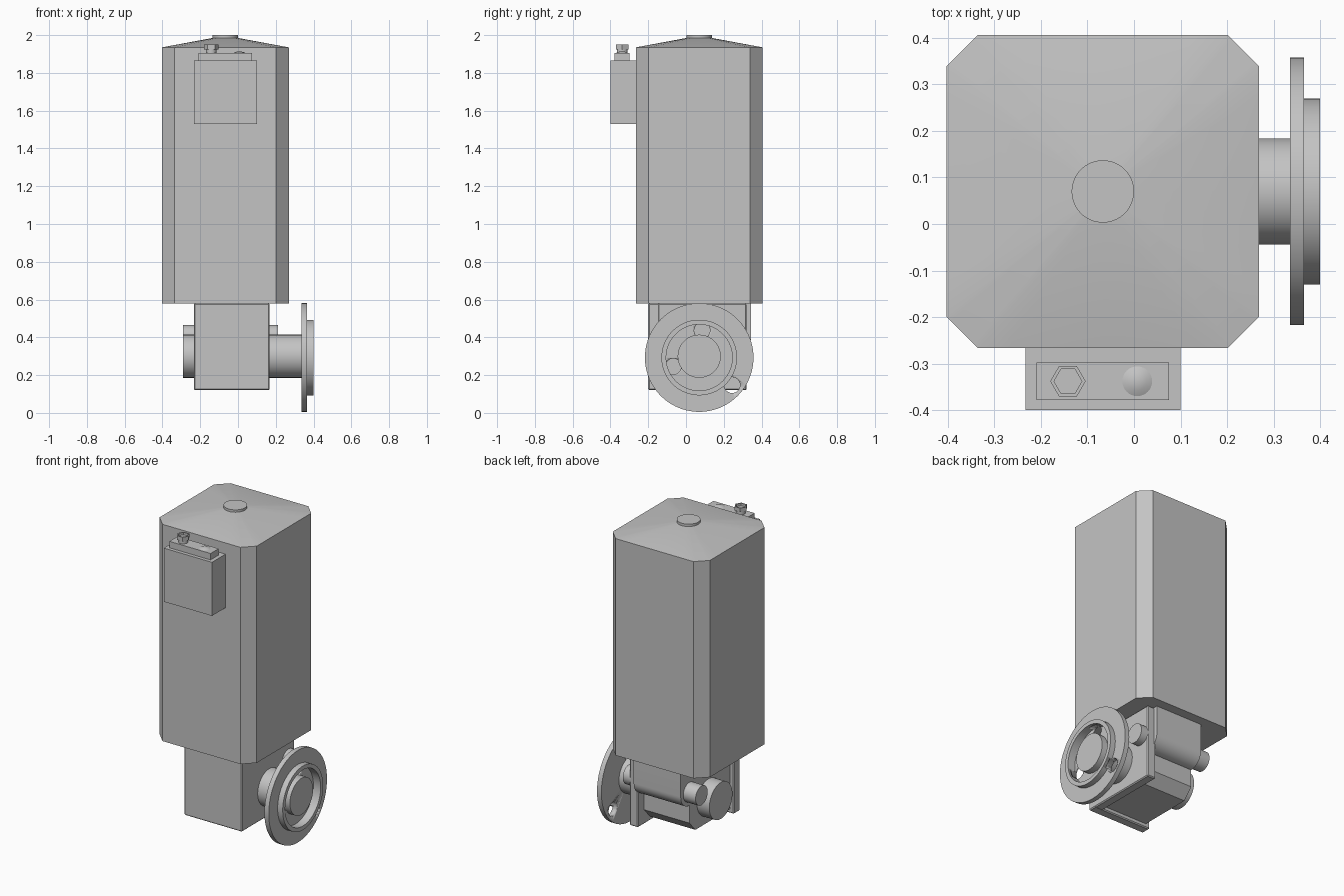
import bpy, bmesh, math
from mathutils import Matrix, Vector

if "Cube" in bpy.data.objects:
    bpy.data.objects.remove(bpy.data.objects["Cube"])

grey = bpy.data.materials.new("plain grey")
grey.use_nodes = True
COLOUR = (0.55, 0.55, 0.55, 1)
grey.diffuse_color = COLOUR
grey.node_tree.nodes["Principled BSDF"].inputs["Base Color"].default_value = COLOUR


def finish(bm, name, smooth=False):
    bmesh.ops.recalc_face_normals(bm, faces=bm.faces)
    mesh = bpy.data.meshes.new(name)
    bm.to_mesh(mesh)
    bm.free()
    mesh.materials.append(grey)
    ob = bpy.data.objects.new(name, mesh)
    bpy.context.collection.objects.link(ob)
    if smooth:
        bpy.ops.object.select_all(action="DESELECT")
        ob.select_set(True)
        bpy.context.view_layer.objects.active = ob
        bpy.ops.object.shade_smooth_by_angle(angle=math.radians(30))
    return ob


def box(name, x, y, z):
    bm = bmesh.new()
    bmesh.ops.create_cube(bm, size=1)
    for v in bm.verts:
        v.co = [(a + b) / 2 + c * (b - a) for (a, b), c in zip((x, y, z), v.co)]
    return finish(bm, name)


def lathe(name, profile, centre, axis="Z", sides=64, smooth=True):
    """Spin (radius, position) points round an axis through centre."""
    bm = bmesh.new()
    rings = []
    for r, h in profile:
        ring = []
        for i in range(1 if r == 0 else sides):
            a = math.tau * i / sides
            u, w = r * math.cos(a), r * math.sin(a)
            co = (h, u, w) if axis == "X" else (u, w, h)
            ring.append(bm.verts.new(Vector(co) + Vector(centre)))
        rings.append(ring)
    for low, high in zip(rings, rings[1:]):
        for i in range(sides):
            j = (i + 1) % sides
            if len(low) == 1:
                bm.faces.new((low[0], high[j], high[i]))
            elif len(high) == 1:
                bm.faces.new((low[i], low[j], high[0]))
            else:
                bm.faces.new((low[i], low[j], high[j], high[i]))
    return finish(bm, name, smooth)


def rod(name, r, start, end, centre, axis="Z", sides=64):
    return lathe(name, [(0, start), (r, start), (r, end), (0, end)],
                 centre, axis, sides, sides > 8)


def extrude_x(name, outline, x0, x1, smooth=False):
    bm = bmesh.new()
    face = bm.faces.new([bm.verts.new((x0, y, z)) for y, z in outline])
    out = bmesh.ops.extrude_face_region(bm, geom=[face])
    bmesh.ops.translate(bm, vec=(x1 - x0, 0, 0),
                        verts=[v for v in out["geom"] if isinstance(v, bmesh.types.BMVert)])
    return finish(bm, name, smooth)


# motor body: square prism with chamfered corners and a shallow crowned top
CX, CY = -0.067, 0.07
HALF, CUT = 0.336, 0.067
IN = HALF - CUT
corners = []
for sx, sy in ((1, 1), (-1, 1), (-1, -1), (1, -1)):
    pair = [(sx * HALF, sy * IN), (sx * IN, sy * HALF)]
    corners += pair if sx * sy > 0 else pair[::-1]
bm = bmesh.new()
low = [bm.verts.new((CX + x, CY + y, 0.58)) for x, y in corners]
high = [bm.verts.new((v.co.x, v.co.y, 1.935)) for v in low]
bm.faces.new(low)
for i in range(8):
    bm.faces.new((low[i], low[i - 1], high[i - 1], high[i]))
# crown: finely divided rim lofted to a round centre
rim, hub = [], []
STEPS = 8
for i in range(8):
    a, b = high[i].co, high[(i + 1) % 8].co
    for k in range(STEPS):
        p = a.lerp(b, k / STEPS)
        d = Vector((p.x - CX, p.y - CY, 0)).normalized() * 0.067
        rim.append(bm.verts.new(p))
        hub.append(bm.verts.new((CX + d.x, CY + d.y, 1.985)))
for i in range(len(rim)):
    bm.faces.new((rim[i - 1], rim[i], hub[i], hub[i - 1]))
bm.faces.new(hub)
finish(bm, "motor_body", True)
rod("top_cap", 0.067, 1.975, 2.0, (CX, CY, 0))

# terminal box on the front
box("terminal_box", (-0.233, 0.1), (-0.4, -0.26), (1.53, 1.865))
box("terminal_lid", (-0.21, 0.075), (-0.378, -0.298), (1.86, 1.905))
rod("gland_neck", 0.028, 1.90, 1.935, (-0.142, -0.338, 0))
lathe("gland_nut", [(0, 1.925), (0.038, 1.925), (0.038, 1.95), (0.030, 1.95),
                    (0.030, 1.935), (0, 1.935)], (-0.142, -0.338, 0), sides=6, smooth=False)
lathe("lid_dome", [(0, 1.90), (0.034, 1.904), (0.02, 1.911), (0, 1.915)],
      (0.007, -0.338, 0), sides=32)

# gearbox casing: front and side plates round a recessed core
front = box("gearbox_front_plate", (-0.233, 0.167), (-0.2, -0.14), (0.12, 0.58))
side = box("gearbox_side_plate", (0.108, 0.167), (-0.15, 0.32), (0.12, 0.58))
for plate in (front, side):
    mod = plate.modifiers.new("edge", "BEVEL")
    mod.width = 0.006
extrude_x("gearbox_core", [(-0.15, 0.58), (-0.15, 0.145), (0.2, 0.145),
                           (0.26, 0.21), (0.26, 0.58)], -0.205, 0.12)
arc = [(0.26 + 0.085 * math.cos(a), 0.405 - 0.085 * math.sin(a))
       for a in (math.pi * i / 24 for i in range(25))]
extrude_x("gear_shaft_housing", [(0.345, 0.58)] + arc + [(0.175, 0.58)], -0.205, 0.12, True)

# shafts through the casing
rod("gear_shaft", 0.06, -0.29, 0.213, (0, 0.26, 0.405), "X")
rod("output_shaft", 0.114, -0.29, 0.39, (0, CY, 0.3), "X")

# output flange with a raised rim and three drilled holes
FZ = 0.293
flange = lathe("output_flange", [(0, 0.335), (0.2875, 0.335), (0.2875, 0.365), (0.2, 0.365),
                                 (0.2, 0.4), (0.175, 0.4), (0.175, 0.35), (0, 0.35)],
               (0, CY, FZ), "X", 96)
for n, (deg, reach) in enumerate(((84, 0.145), (199, 0.145), (320, 0.227))):
    a = math.radians(deg)
    drill = rod("hole_cutter_%d" % n, 0.042, 0.3, 0.38,
                (0, CY + reach * math.cos(a), FZ + reach * math.sin(a)), "X", 32)
    drill.hide_render = True
    drill.hide_viewport = True
    cut = flange.modifiers.new("hole", "BOOLEAN")
    cut.operation = "DIFFERENCE"
    cut.object = drill
